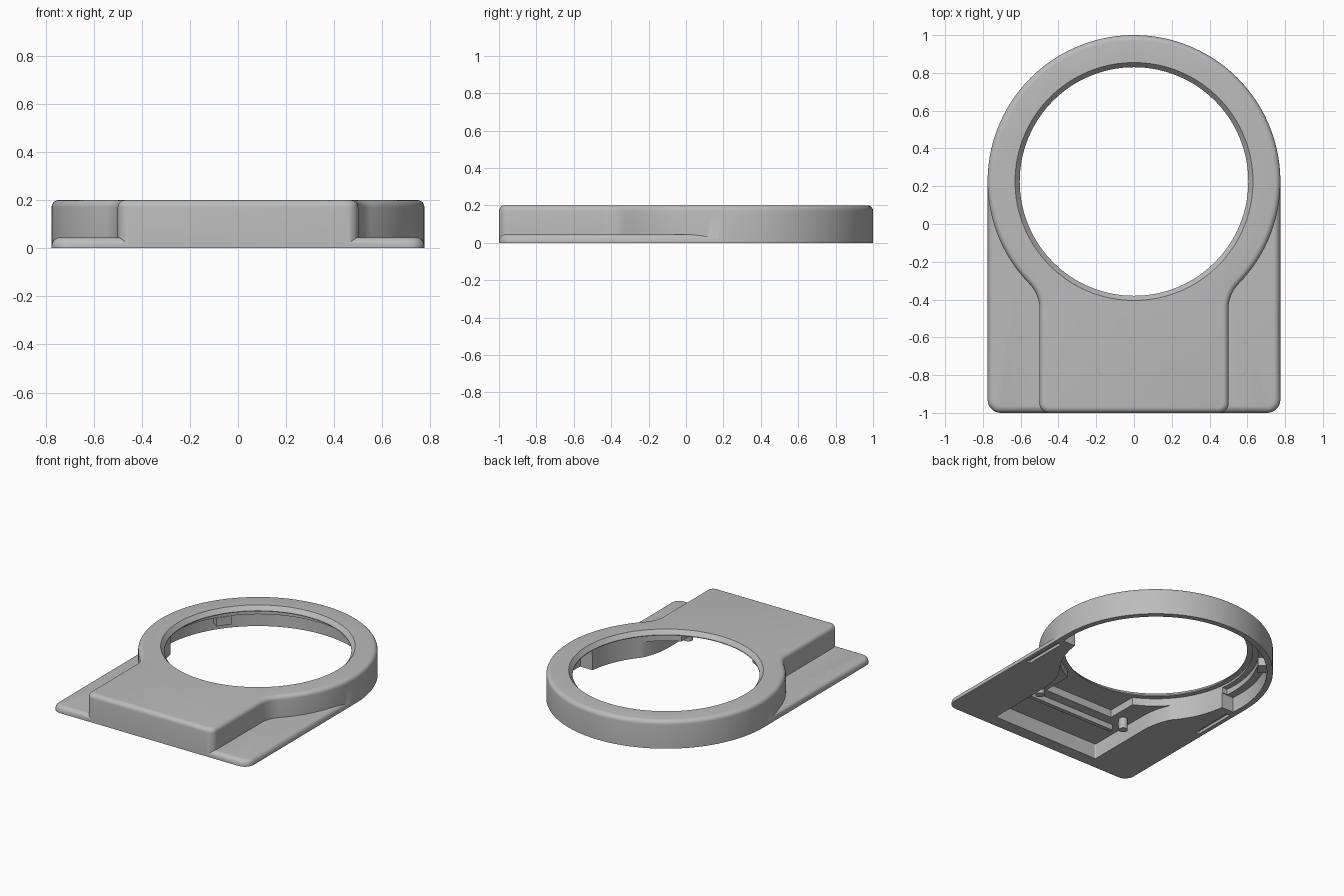
import bpy, bmesh, math
from mathutils import Vector

if "Cube" in bpy.data.objects:
    bpy.data.objects.remove(bpy.data.objects["Cube"])

grey = bpy.data.materials.new("plain grey")
grey.use_nodes = True
grey.diffuse_color = (0.5, 0.5, 0.5, 1)
grey.node_tree.nodes["Principled BSDF"].inputs["Base Color"].default_value = (0.5, 0.5, 0.5, 1)

CY = 0.225      # centre of the ring along y
FRONT = -1.0


def arc(cx, cy, r, a0, a1, n):
    """Points on an arc, angles in degrees."""
    return [(cx + r * math.cos(math.radians(a0 + (a1 - a0) * i / n)),
             cy + r * math.sin(math.radians(a0 + (a1 - a0) * i / n))) for i in range(n + 1)]


def keyhole(w, radius, front, neck, corner):
    """Round head blended into a rectangular foot with rounded corners."""
    d = CY - neck
    r = (w * w + d * d - radius * radius) / (2 * (radius - w))
    a = math.degrees(math.atan2(d, w + r))
    right = arc(w - corner, front + corner, corner, -90, 0, 8)
    right += arc(w + r, neck, r, 180, 180 - a, 14)
    right += arc(0, CY, radius, -a, 90, 60)[1:]
    left = [(-x, y) for x, y in reversed(right[:-1])]
    return right + left


def rounded_rect(x0, x1, y0, y1, r):
    return (arc(x1 - r, y0 + r, r, -90, 0, 8) + [(x1, y1), (x0, y1)]
            + arc(x0 + r, y0 + r, r, 180, 270, 8))


def finish(name, bm):
    bmesh.ops.recalc_face_normals(bm, faces=bm.faces)
    mesh = bpy.data.meshes.new(name)
    bm.to_mesh(mesh)
    bm.free()
    mesh.materials.append(grey)
    ob = bpy.data.objects.new(name, mesh)
    bpy.context.collection.objects.link(ob)
    return ob


def prism(name, pts, z0, z1, bevel=0):
    """Extruded outline, with an optional rounded top edge."""
    bm = bmesh.new()
    base = bm.faces.new([bm.verts.new((x, y, z0)) for x, y in pts])
    ext = bmesh.ops.extrude_face_region(bm, geom=[base])["geom"]
    bmesh.ops.translate(bm, verts=[v for v in ext if isinstance(v, bmesh.types.BMVert)],
                        vec=(0, 0, z1 - z0))
    if bevel:
        rim = [e for e in bm.edges if all(abs(v.co.z - z1) < 1e-5 for v in e.verts)]
        bmesh.ops.bevel(bm, geom=rim, offset=bevel, segments=5, profile=0.5, affect="EDGES")
    return finish(name, bm)


def box(name, x0, x1, y0, y1, z0, z1):
    return prism(name, [(x0, y0), (x1, y0), (x1, y1), (x0, y1)], z0, z1)


def cone(name, x, y, r0, r1, z0, z1, n=128):
    bm = bmesh.new()
    bmesh.ops.create_cone(bm, cap_ends=True, segments=n, radius1=r0, radius2=r1, depth=z1 - z0)
    bmesh.ops.translate(bm, verts=bm.verts, vec=(x, y, (z0 + z1) / 2))
    return finish(name, bm)


def boolean(target, tool, operation):
    mod = target.modifiers.new(operation, "BOOLEAN")
    mod.operation, mod.object, mod.solver = operation, tool, "EXACT"
    bpy.context.view_layer.objects.active = target
    bpy.ops.object.modifier_apply(modifier=mod.name)
    bpy.data.objects.remove(tool)


def smooth(ob):
    bpy.ops.object.select_all(action="DESELECT")
    ob.select_set(True)
    bpy.context.view_layer.objects.active = ob
    bpy.ops.object.shade_smooth_by_angle(angle=math.radians(30))


# Outer shell: raised keyhole body joined to the low flange
shell = prism("shell", keyhole(0.5, 0.775, FRONT, -0.45, 0.05), 0, 0.2, 0.03)
flange = prism("flange", rounded_rect(-0.775, 0.775, FRONT, 0.2, 0.07), 0, 0.045, 0.035)
boolean(shell, flange, "UNION")

# Hollow underside, stepped ring recess and the round opening
LOW = -0.1
cutters = [
    prism("cavity", keyhole(0.43, 0.63, -0.91, -0.42, 0.01), LOW, 0.11),
    cone("lens_recess", 0, CY, 0.64, 0.64, LOW, 0.165),
    box("deep_pocket", -0.28, 0.28, -0.57, 0, LOW, 0.165),
    prism("ring_recess", arc(0, CY, 0.735, -6, 186, 96), LOW, 0.11),
    prism("ring_step", arc(0, CY, 0.68, -6, 186, 90), LOW, 0.15),
    cone("opening", 0, CY, 0.605, 0.605, LOW, 0.3),
    cone("opening_chamfer", 0, CY, 0.5883, 0.6383, 0.15, 0.21),
]
# Narrow grooves under the flange edges
for s in (-1, 1):
    x0, x1 = sorted((s * 0.715, s * 0.745))
    cutters.append(box("groove", x0, x1, -0.22, 0.1, LOW, 0.02))
for c in cutters:
    boolean(shell, c, "DIFFERENCE")
smooth(shell)

# Rib across the cavity
box("cavity_rib", -0.35, 0.35, -0.67, -0.64, 0.07, 0.12)

for side, s in (("left", 1), ("right", -1)):
    # Locating pegs
    smooth(cone(side + "_peg", s * 0.36, -0.54, 0.03, 0.03, 0.03, 0.12, 24))
    # Small clips inside the ring wall
    clip = box(side + "_clip", -0.03, 0.04, -0.05, 0.05, -0.03, 0.03)
    a = math.radians(36 if s > 0 else 144)
    clip.location = Vector((0.705 * math.cos(a), CY + 0.705 * math.sin(a), 0.08))
    clip.rotation_euler.z = a
